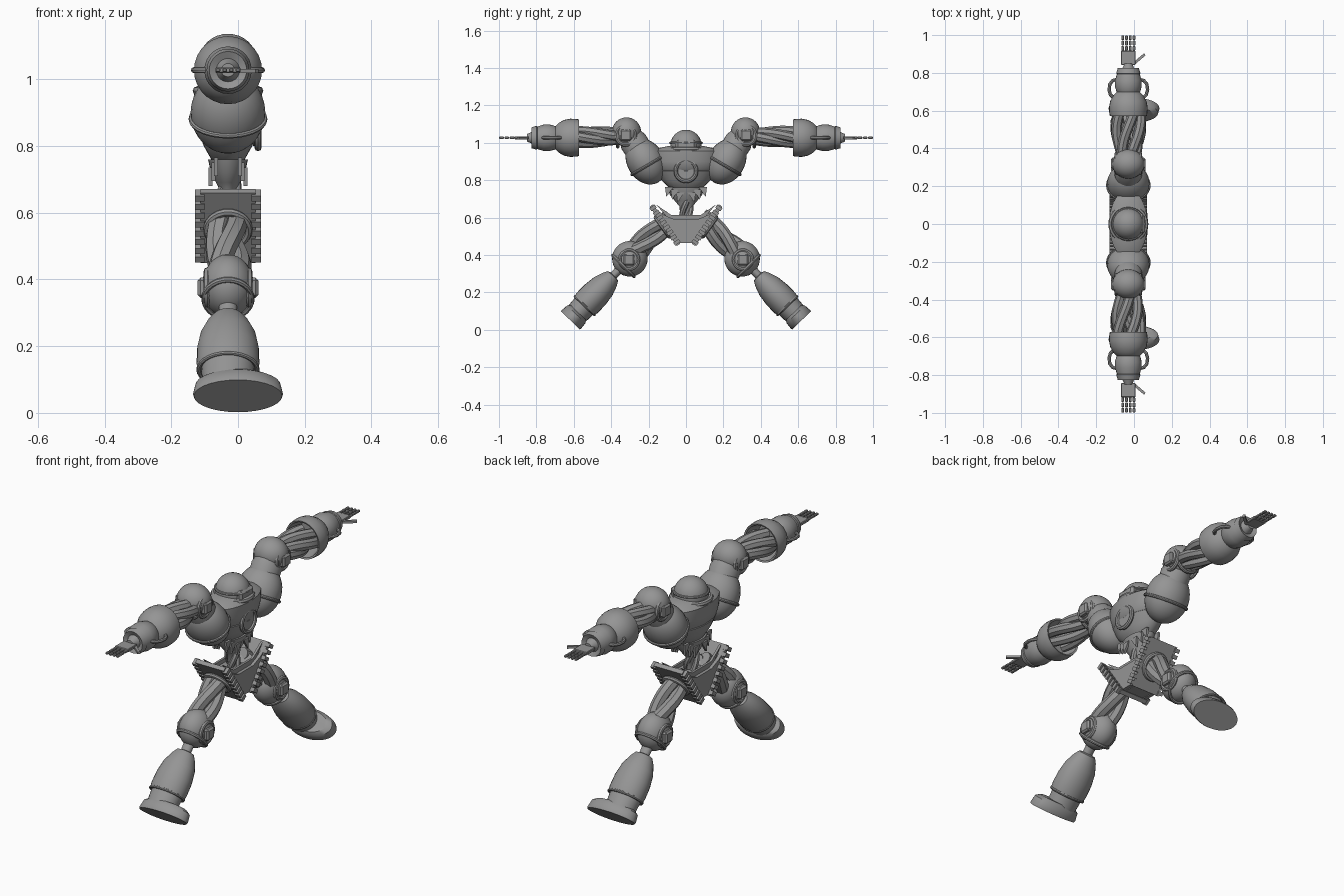
import bpy, bmesh, math
from mathutils import Vector, Matrix

cube = bpy.data.objects.get("Cube")
if cube:
    bpy.data.objects.remove(cube)

grey = bpy.data.materials.new("plain grey")
grey.use_nodes = True
grey.diffuse_color = (0.3, 0.3, 0.3, 1)
grey.node_tree.nodes["Principled BSDF"].inputs["Base Color"].default_value = (0.3, 0.3, 0.3, 1)

CX = -0.03              # body centre line
X = Vector((1, 0, 0))


def finish(name, bm, smooth=True):
    bmesh.ops.recalc_face_normals(bm, faces=bm.faces)
    me = bpy.data.meshes.new(name)
    bm.to_mesh(me)
    bm.free()
    me.materials.append(grey)
    ob = bpy.data.objects.new(name, me)
    bpy.context.collection.objects.link(ob)
    if smooth:
        bpy.ops.object.select_all(action='DESELECT')
        ob.select_set(True)
        bpy.context.view_layer.objects.active = ob
        bpy.ops.object.shade_smooth_by_angle(angle=math.radians(40))
    return ob


def frame(origin, axis):
    """Matrix whose z runs along axis, with x kept close to world x."""
    z = Vector(axis).normalized()
    x = X if abs(z.x) < 0.9 else Vector((0, 1, 0))
    x = (x - z * x.dot(z)).normalized()
    return Matrix.Translation(origin) @ Matrix((x, z.cross(x), z)).transposed().to_4x4()


def lathe(name, origin, axis, profile, sx=1, sy=1, n=28):
    """Turn (distance, radius) pairs about an axis."""
    bm = bmesh.new()
    m = frame(origin, axis)
    rings = []
    for d, r in profile:
        rings.append([bm.verts.new(m @ Vector((r * sx * math.cos(a), r * sy * math.sin(a), d)))
                      for a in (math.tau * i / n for i in range(n))])
    for a, b in zip(rings, rings[1:]):
        for i in range(n):
            j = (i + 1) % n
            bm.faces.new((a[i], a[j], b[j], b[i]))
    bm.faces.new(rings[0])
    bm.faces.new(rings[-1])
    return finish(name, bm)


def ball(name, centre, radii, axis=(0, 0, 1)):
    bm = bmesh.new()
    bmesh.ops.create_uvsphere(bm, u_segments=28, v_segments=16, radius=1)
    bm.transform(frame(centre, axis) @ Matrix.Diagonal((*radii, 1)))
    return finish(name, bm)


def box(name, centre, size, axis=(0, 0, 1), bevel=0):
    bm = bmesh.new()
    bmesh.ops.create_cube(bm, size=1)
    bm.transform(Matrix.Diagonal((*size, 1)))
    if bevel:
        bmesh.ops.bevel(bm, geom=bm.edges[:], offset=bevel, segments=1, affect='EDGES')
    bm.transform(frame(centre, axis))
    return finish(name, bm, False)


def ring(name, centre, axis, radius, thick, sx=1, sy=1):
    prof = [(thick * math.sin(a), radius + thick * math.cos(a))
            for a in (math.tau * i / 8 for i in range(9))]
    return lathe(name, centre, axis, prof, sx, sy)


def tube(name, points, radius):
    cu = bpy.data.curves.new(name, 'CURVE')
    cu.dimensions = '3D'
    cu.bevel_depth, cu.bevel_resolution, cu.use_fill_caps = radius, 2, True
    sp = cu.splines.new('POLY')
    sp.points.add(len(points) - 1)
    for p, co in zip(sp.points, points):
        p.co = (*co, 1)
    ob = bpy.data.objects.new(name, cu)
    bpy.context.collection.objects.link(ob)
    bm = bmesh.new()
    bm.from_mesh(ob.to_mesh())
    bpy.data.objects.remove(ob)
    return finish(name, bm)


def strands(name, a, b, count, offset, radius, turn, flat=1):
    """Twisted bundle of cables from a to b, swelling towards b."""
    a, b = Vector(a), Vector(b)
    m = frame(a, b - a)
    for k in range(count):
        pts = []
        for i in range(17):
            t = i / 16
            ang = math.tau * k / count + turn * t
            o = offset * (0.6 + 0.4 * math.sin(t * 2.2))
            pts.append(m @ Vector((o * math.cos(ang), flat * o * math.sin(ang), (b - a).length * t)))
        tube(f"{name}_{k + 1}", pts, radius)


def plate(name, outline, x, thick):
    """Flat (y, z) outline with thickness along x."""
    bm = bmesh.new()
    f = bm.faces.new([bm.verts.new((x - thick / 2, y, z)) for y, z in outline])
    ext = bmesh.ops.extrude_face_region(bm, geom=[f])
    bmesh.ops.translate(bm, vec=(thick, 0, 0), verts=[v for v in ext["geom"] if isinstance(v, bmesh.types.BMVert)])
    return finish(name, bm, False)


def joint_panels(name, y, z, reach, axis):
    """Ringed square caps on both faces of a joint."""
    for e, end in ((1, "front"), (-1, "back")):
        c = Vector((CX + e * reach, y, z))
        ring(f"{name}_{end}_ring", c - X * e * .014, X, .05, .011)
        box(f"{name}_{end}_cap", c, (.06, .06, .03), X, .008)


# Torso and chest port
lathe("torso", (CX, 0, 0), (0, 0, 1), [(.735, .03), (.76, .09), (.80, .13), (.85, .163), (.853, .158),
      (.857, .165), (.90, .18), (.955, .182), (.972, .15), (.985, .08)], .56)
ring("chest_ring", (.06, 0, .85), X, .055, .011)
lathe("chest_port", (.045, 0, .85), X, [(0, .05), (.012, .05)])

# Head, collar and visor
ball("head", (CX, 0, .985), (.084, .084, .085))
ring("head_brim", (CX, 0, 1.0), (0, 0, 1), .083, .007)
ring("neck_collar", (CX, 0, .965), (0, 0, 1), .092, .014)
box("visor", (.035, 0, .99), (.045, .11, .05), bevel=.012)

# Waist with pointed plates and spine
lathe("abdomen", (CX, 0, 0), (0, 0, 1), [(.60, .03), (.66, .035), (.69, .06), (.72, .085), (.76, .10)], .6)
strands("spine_cable", (CX, 0, .56), (CX, 0, .70), 3, .025, .016, 2.5)
for s in (-1, 1):
    for i in range(3):
        y, z = s * (.03 + .03 * i), .70 + .015 * i
        for e in (-1, 1):
            plate("waist_plate", [(y - .022, z + .035), (y + .022, z + .035), (y + s * .015, z - .02)],
                  CX + e * (.052 - .008 * i), .012)

# Pelvis plates and inner block
for e in (-1, 1):
    plate("pelvis_plate", [(-.165, .65), (-.12, .615), (-.06, .59), (.06, .59), (.12, .615), (.165, .65),
          (.10, .55), (.045, .465), (-.045, .465), (-.10, .55)], CX + e * .068, .018)
    plate("pelvis_band", [(-.16, .67), (-.08, .615), (.08, .615), (.16, .67), (.09, .59), (-.09, .59)],
          CX + e * .055, .012)
box("pelvis_core", (CX, 0, .53), (.11, .10, .13))

for s, side in ((1, "far"), (-1, "near")):
    def P(y, z, x=CX):
        return Vector((x, s * y, z))

    def D(y, z):
        return Vector((0, s * y, z))

    # Toothed hip guard
    top, low = P(.185, .665), P(.04, .455)
    run = top - low
    box(side + "_hip_guard", (top + low) / 2, (.165, .022, run.length), run)
    for i in range(8):
        for e in (-1, 1):
            box(side + "_guard_tooth", low.lerp(top, (i + .5) / 8) + X * e * .085,
                (.028, .034, run.length / 13), run)
    ring(side + "_hip_socket", P(.125, .55), D(.81, -.58), .062, .012)

    # Leg
    strands(side + "_thigh_cable", P(.08, .60), P(.29, .40), 3, .038, .033, 2.6)
    ball(side + "_knee", P(.30, .38), (.078, .095, .095))
    joint_panels(side + "_knee", s * .305, .375, .076, s)
    ring(side + "_knee_rim", P(.335, .342), D(.7, -.7), .08, .009, .9)
    leg = D(.69, -.72)
    ankle = P(.345, .335)
    lathe(side + "_shin", ankle, leg, [(0, .028), (.06, .026), (.065, .045), (.09, .062), (.14, .083),
          (.20, .093), (.26, .094), (.285, .09), (.285, .08), (.32, .078), (.36, .075)], 1, .83)
    ring(side + "_shin_cuff", ankle + leg * .285, leg, .088, .007, 1, .83)
    lathe(side + "_foot", ankle + leg * .335 + X * .03, leg,
          [(0, .105), (.015, .128), (.052, .135), (.06, .132)], 1, .53)

    # Shoulder shell
    up = D(.5, .85)
    ball(side + "_shoulder", P(.215, .90), (.112, .10, .13), up)
    ring(side + "_shoulder_rim", P(.205, .88), up, .108, .008, 1.02, .92)
    lathe(side + "_upper_arm", P(.23, .92), up, [(0, .07), (.10, .075), (.14, .06)])

    # Elbow
    ball(side + "_elbow", P(.318, 1.058), (.085, .078, .078))
    joint_panels(side + "_elbow", s * .322, 1.04, .076, s)
    ring(side + "_elbow_rim", P(.365, 1.04), D(1, 0), .062, .009)

    # Forearm cables and open cuff
    out = D(1, 0)
    strands(side + "_forearm_cable", P(.36, 1.035), P(.62, 1.03), 5, .066, .027, 1.6, .5)
    lathe(side + "_cuff", P(0, 1.027), out, [(.65, .07), (.575, .09), (.572, .098), (.59, .101), (.62, .102),
          (.65, .096), (.68, .08), (.70, .06), (.71, .04)])

    # Wrist and side handles
    lathe(side + "_wrist", P(0, 1.027), out, [(.68, .05), (.70, .063), (.73, .071), (.76, .071), (.795, .06),
          (.798, .064), (.825, .056), (.815, .035), (.85, .02)])
    for e in (-1, 1):
        tube(side + "_wrist_handle", [P(y, 1.027, CX + e * x) for y, x in
             ((.67, .08), (.685, .095), (.71, .102), (.74, .098), (.76, .082), (.765, .06))], .009)

    # Hand
    box(side + "_palm", P(.88, 1.027), (.076, .016, .075), out, .003)
    for i in range(4):
        x = CX + (i - 1.5) * .02
        for j in range(3):
            box(side + "_finger_joint", P(.93 + j * .028, 1.027, x), (.014, .012, .025), out, .003)
    for j in range(2):
        box(side + "_thumb_joint", P(.865 + j * .022, 1.024, .018 + j * .026),
            (.014, .012, .035), Vector((.76, s * .65, 0)))
